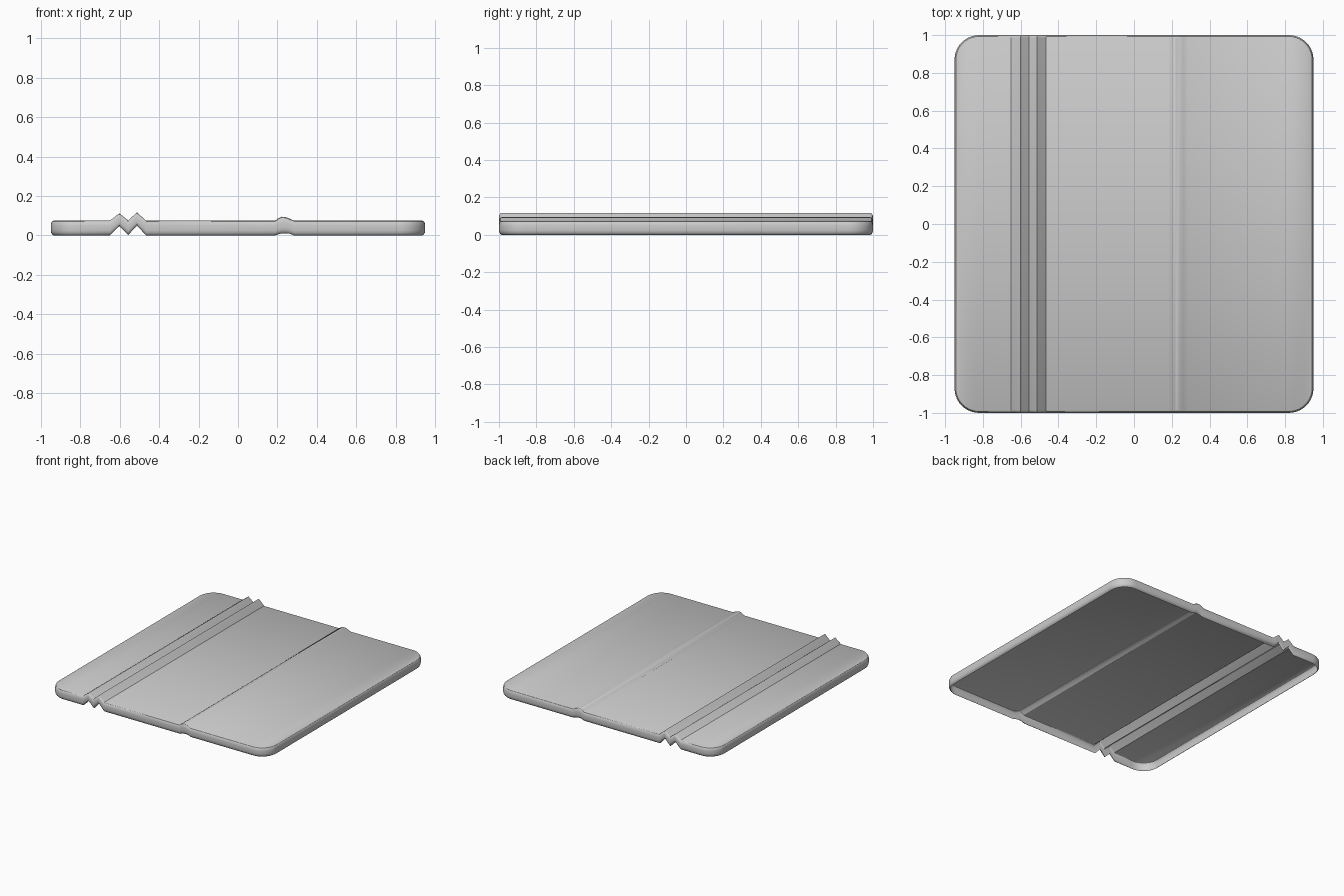
import bpy, bmesh, math

if "Cube" in bpy.data.objects:
    bpy.data.objects.remove(bpy.data.objects["Cube"])

HALF_X, HALF_Y, RADIUS, STEPS = 0.95, 1.0, 0.13, 10

# creases running front to back: (x, lift of underside, lift of top)
CREASES = [(-0.65, 0, 0), (-0.602, 0.047, 0.037), (-0.557, 0.002, 0.001),
           (-0.513, 0.05, 0.042), (-0.466, 0, 0),
           (0.188, 0, 0), (0.205, 0.006, 0.012), (0.22, 0.01, 0.02),
           (0.242, 0.011, 0.018), (0.262, 0.009, 0.01), (0.285, 0, 0)]

# rounded edge profile: (inset, height)
PROFILE = [(0.015, 0), (0.008, 0.004), (0.002, 0.014), (0, 0.026), (0, 0.05),
           (0.002, 0.062), (0.007, 0.071), (0.014, 0.075)]
TOP = PROFILE[-1][1]


def front_outline(inset):
    """Front half of the rounded outline, left to right: (x, y, low lift, top lift)."""
    r, cx, cy = RADIUS - inset, HALF_X - RADIUS, -HALF_Y + RADIUS
    arc = [(math.sin(a), math.cos(a)) for a in
           (math.pi / 2 * i / STEPS for i in range(STEPS + 1))]
    left = [(-cx - r * s, cy - r * c, 0, 0) for s, c in reversed(arc)]
    right = [(cx + r * s, cy - r * c, 0, 0) for s, c in arc]
    return left + [(x, cy - r, lo, hi) for x, lo, hi in CREASES] + right


bm = bmesh.new()
rings = []
for inset, z in PROFILE:
    front = front_outline(inset)
    back = [(x, -y, lo, hi) for x, y, lo, hi in reversed(front)]
    t = z / TOP
    rings.append([bm.verts.new((x, y, z + lo + (hi - lo) * t))
                  for x, y, lo, hi in front + back])

# rounded side wall, open underneath
n = len(rings[0])
for a, b in zip(rings, rings[1:]):
    for i in range(n):
        j = (i + 1) % n
        bm.faces.new((a[i], a[j], b[j], b[i]))

# top sheet in strips that follow the creases
top = rings[-1]
for i in range(n // 2 - 1):
    bm.faces.new((top[i], top[i + 1], top[n - 2 - i], top[n - 1 - i]))

mesh = bpy.data.meshes.new("creased_cover")
bm.to_mesh(mesh)
bm.free()
cover = bpy.data.objects.new("creased_cover", mesh)
bpy.context.collection.objects.link(cover)
bpy.context.view_layer.objects.active = cover
cover.select_set(True)
bpy.ops.object.shade_smooth_by_angle(angle=math.radians(30))
